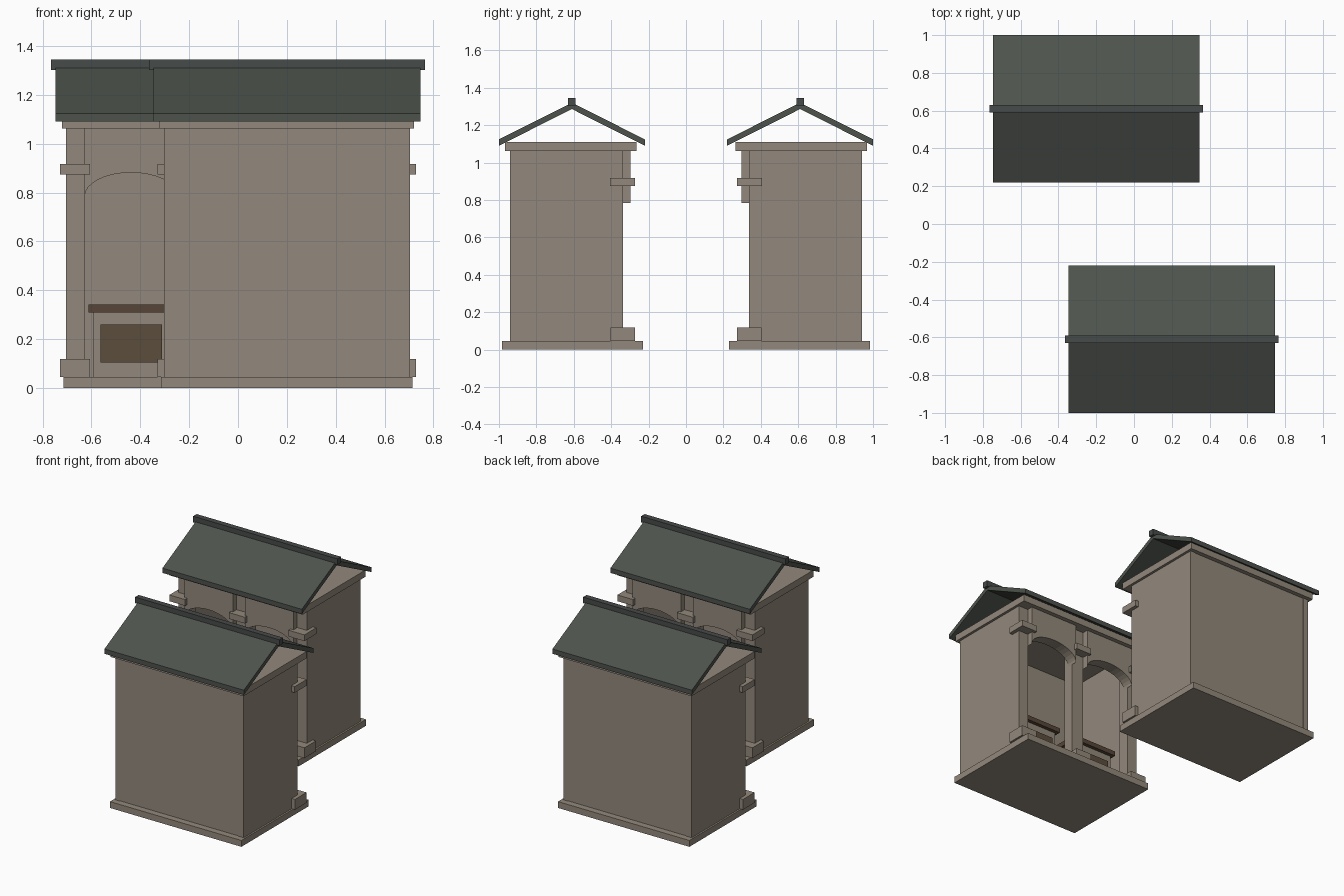
import bpy, bmesh, math
from mathutils import Matrix

if "Cube" in bpy.data.objects:
    bpy.data.objects.remove(bpy.data.objects["Cube"])


def material(name, rgb):
    m = bpy.data.materials.new(name)
    m.diffuse_color = (*rgb, 1)
    m.use_nodes = True
    m.node_tree.nodes["Principled BSDF"].inputs["Base Color"].default_value = m.diffuse_color
    return m


STONE = material("tan stone", (0.29, 0.25, 0.20))
ROOF = material("dark slate", (0.075, 0.085, 0.072))
RIDGE = material("ridge slate", (0.062, 0.070, 0.066))
WOOD = material("counter wood", (0.095, 0.060, 0.040))
PANEL = material("panel wood", (0.108, 0.074, 0.047))


def finish(name, bm, mat, place):
    bmesh.ops.recalc_face_normals(bm, faces=bm.faces[:])
    bm.transform(place)
    me = bpy.data.meshes.new(name)
    bm.to_mesh(me)
    bm.free()
    me.materials.append(mat)
    ob = bpy.data.objects.new(name, me)
    bpy.context.collection.objects.link(ob)


def box(name, x, y, z, mat, place):
    """Box given as (min, max) per axis."""
    bm = bmesh.new()
    bmesh.ops.create_cube(bm, size=1)
    for v in bm.verts:
        for i, r in enumerate((x, y, z)):
            v.co[i] = r[1] if v.co[i] > 0 else r[0]
    finish(name, bm, mat, place)


def prism(name, profile, depth, direction, mat, place):
    """Extrude a closed 3D outline along the given vector."""
    bm = bmesh.new()
    face = bm.faces.new([bm.verts.new(p) for p in profile])
    res = bmesh.ops.extrude_face_region(bm, geom=[face])
    verts = [g for g in res["geom"] if isinstance(g, bmesh.types.BMVert)]
    bmesh.ops.translate(bm, verts=verts, vec=[depth * c for c in direction])
    finish(name, bm, mat, place)


def building(place):
    # floor plinth and ceiling cornice
    box("plinth", (-.515, .515), (.23, .983), (0, .045), STONE, place)
    box("cornice", (-.521, .521), (.265, .968), (1.062, 1.11), STONE, place)

    # walls
    wz = (.045, 1.062)
    box("back_wall", (-.463, .463), (.897, .937), wz, STONE, place)
    for s in (-1, 1):
        box("side_wall", sorted((s * .503, s * .463)), (.418, .941), wz, STONE, place)

    # pillars with foot blocks and capitals
    for cx, x in ((-.467, (-.503, -.4275)), (0, (-.0475, .0475)), (.467, (.4275, .503))):
        box("pillar", x, (.338, .418), wz, STONE, place)
        box("pillar_foot", (cx - .062, cx + .062), (.274, .403), (.045, .118), STONE, place)
        box("pillar_capital", (cx - .062, cx + .062), (.273, .406), (.874, .918), STONE, place)

    for cx in (-.2375, .2375):
        # arched panel above each bay
        r, n = .19, 16
        arc = [(cx - r * math.cos(math.pi * i / n), .296,
                .785 + .097 * math.sin(math.pi * i / n)) for i in range(n + 1)]
        prism("arch_panel", arc + [(cx + r, .296, 1.062), (cx - r, .296, 1.062)],
              .08, (0, 1, 0), STONE, place)
        # counter
        box("counter_base", (cx - .155, cx + .155), (.47, .62), (.045, .31), STONE, place)
        box("counter_top", (cx - .174, cx + .174), (.445, .64), (.31, .343), WOOD, place)
        box("counter_panel", (cx - .126, cx + .126), (.462, .47), (.105, .26), PANEL, place)

    # open gable roof: one folded slab plus ridge cap
    fold = [(-.546, y, z) for y, z in ((.22, 1.09), (.61, 1.286), (1, 1.09),
                                       (1, 1.124), (.61, 1.32), (.22, 1.124))]
    prism("roof", fold, 1.092, (1, 0, 0), ROOF, place)
    box("roof_ridge", (-.565, .565), (.59, .63), (1.302, 1.345), RIDGE, place)


# two facing buildings, the second turned half round
rear = Matrix.Translation((-.2, 0, 0))
building(rear)
building(Matrix.Rotation(math.pi, 4, 'Z') @ rear)
